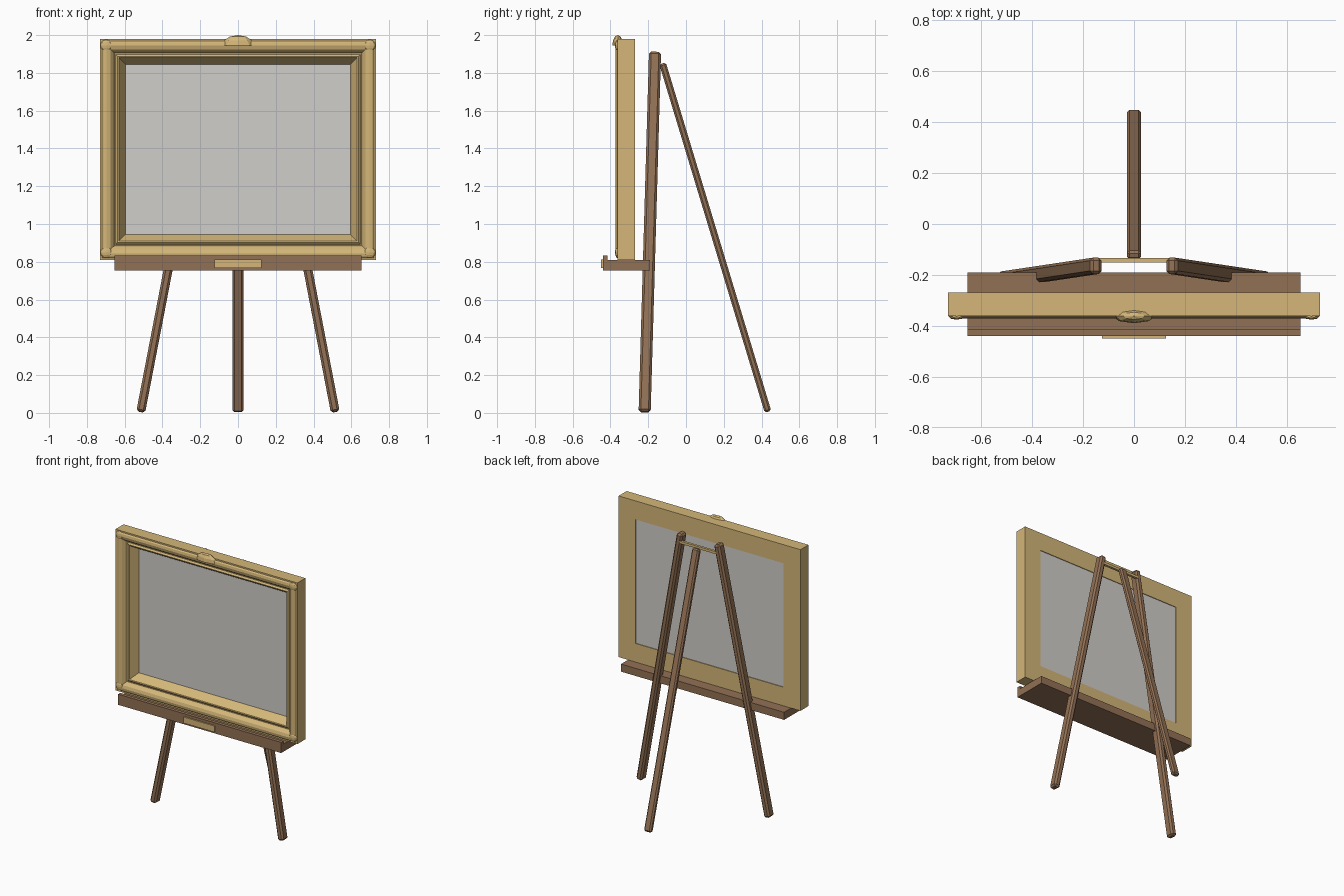
import bpy, bmesh
from mathutils import Vector, Matrix

cube = bpy.data.objects.get("Cube")
if cube:
    bpy.data.objects.remove(cube, do_unlink=True)


def material(name, r, g, b):
    m = bpy.data.materials.new(name)
    m.use_nodes = True
    m.diffuse_color = (r, g, b, 1)
    m.node_tree.nodes["Principled BSDF"].inputs["Base Color"].default_value = (r, g, b, 1)
    return m


gold = material("gold", 0.66, 0.47, 0.19)
wood = material("brown wood", 0.29, 0.165, 0.09)
grey = material("canvas grey", 0.64, 0.62, 0.59)


def finish(name, bm, mat):
    bmesh.ops.recalc_face_normals(bm, faces=bm.faces)
    mesh = bpy.data.meshes.new(name)
    bm.to_mesh(mesh)
    bm.free()
    mesh.materials.append(mat)
    obj = bpy.data.objects.new(name, mesh)
    bpy.context.collection.objects.link(obj)
    return obj


def box(name, lo, hi, mat):
    lo, hi = Vector(lo), Vector(hi)
    bm = bmesh.new()
    bmesh.ops.create_cube(bm, size=1)
    bmesh.ops.scale(bm, vec=hi - lo, verts=bm.verts)
    bmesh.ops.translate(bm, vec=(lo + hi) / 2, verts=bm.verts)
    return finish(name, bm, mat)


def bar(name, start, end, width, depth, mat, bevel):
    """Chamfered beam between two points, its width kept along world x."""
    start, end = Vector(start), Vector(end)
    z = (end - start).normalized()
    y = z.cross(Vector((1, 0, 0))).normalized()
    x = y.cross(z)
    bm = bmesh.new()
    bmesh.ops.create_cube(bm, size=1)
    bmesh.ops.scale(bm, vec=(width, depth, (end - start).length), verts=bm.verts)
    turn = Matrix((x, y, z)).transposed().to_4x4()
    bm.transform(Matrix.Translation((start + end) / 2) @ turn)
    obj = finish(name, bm, mat)
    mod = obj.modifiers.new("chamfer", 'BEVEL')
    mod.width = bevel
    mod.segments = 1
    return obj


# Picture frame: a moulding profile (inset, y) swept round a mitred rectangle
HALF_W, HALF_H, MID_Z = 0.73, 0.585, 1.395
profile = [(0, -0.27), (0, -0.362), (0.01, -0.362), (0.018, -0.369), (0.035, -0.372),
           (0.055, -0.366), (0.068, -0.352), (0.075, -0.338), (0.082, -0.338),
           (0.092, -0.348), (0.099, -0.346), (0.135, -0.288), (0.135, -0.27)]
bm = bmesh.new()
corners = []
for sx, sz in ((-1, -1), (1, -1), (1, 1), (-1, 1)):
    corners.append([bm.verts.new((sx * (HALF_W - d), y, MID_Z + sz * (HALF_H - d)))
                    for d, y in profile])
n = len(profile)
for c in range(4):
    a, b = corners[c], corners[(c + 1) % 4]
    for i in range(n):
        j = (i + 1) % n
        bm.faces.new((a[i], a[j], b[j], b[i]))
finish("picture_frame", bm, gold)

# Canvas panel near the back of the frame
box("canvas", (-0.597, -0.287, 0.943), (0.597, -0.275, 1.847), grey)

# Corner bosses
for side, sx in (("left", 1), ("right", -1)):
    for level, z in (("top", 1.945), ("bottom", 0.85)):
        bm = bmesh.new()
        bmesh.ops.create_uvsphere(bm, u_segments=8, v_segments=6, radius=1)
        bm.transform(Matrix.Translation((sx * 0.697, -0.363, z))
                     @ Matrix.Diagonal((0.032, 0.013, 0.03, 1)))
        finish(f"{level}_{side}_boss", bm, gold)

# Domed crest on the top rail
bm = bmesh.new()
bmesh.ops.create_uvsphere(bm, u_segments=8, v_segments=6, radius=1)
bmesh.ops.bisect_plane(bm, geom=bm.verts[:] + bm.edges[:] + bm.faces[:],
                       plane_co=(0, 0, 0), plane_no=(0, 0, 1), clear_inner=True)
bmesh.ops.holes_fill(bm, edges=[e for e in bm.edges if e.is_boundary])
bm.transform(Matrix.Translation((0, -0.361, 1.945)) @ Matrix.Diagonal((0.084, 0.029, 0.055, 1)))
finish("crest", bm, gold)

# Tray with front lip and nameplate
box("tray", (-0.655, -0.44, 0.755), (0.655, -0.19, 0.81), wood)
box("tray_lip", (-0.655, -0.44, 0.80), (0.655, -0.415, 0.832), wood)
box("nameplate", (-0.125, -0.449, 0.768), (0.125, -0.44, 0.812), gold)

# Easel legs and the brass rod joining them
for side, sx in (("left", 1), ("right", -1)):
    bar(f"front_{side}_leg", (sx * 0.515, -0.219, 0.005), (sx * 0.148, -0.164, 1.91),
        0.047, 0.064, wood, 0.012)
bar("back_leg", (0, 0.434, 0.006), (0, -0.124, 1.85), 0.056, 0.036, wood, 0.01)
box("hinge_rod", (-0.15, -0.152, 1.843), (0.15, -0.134, 1.861), gold)
